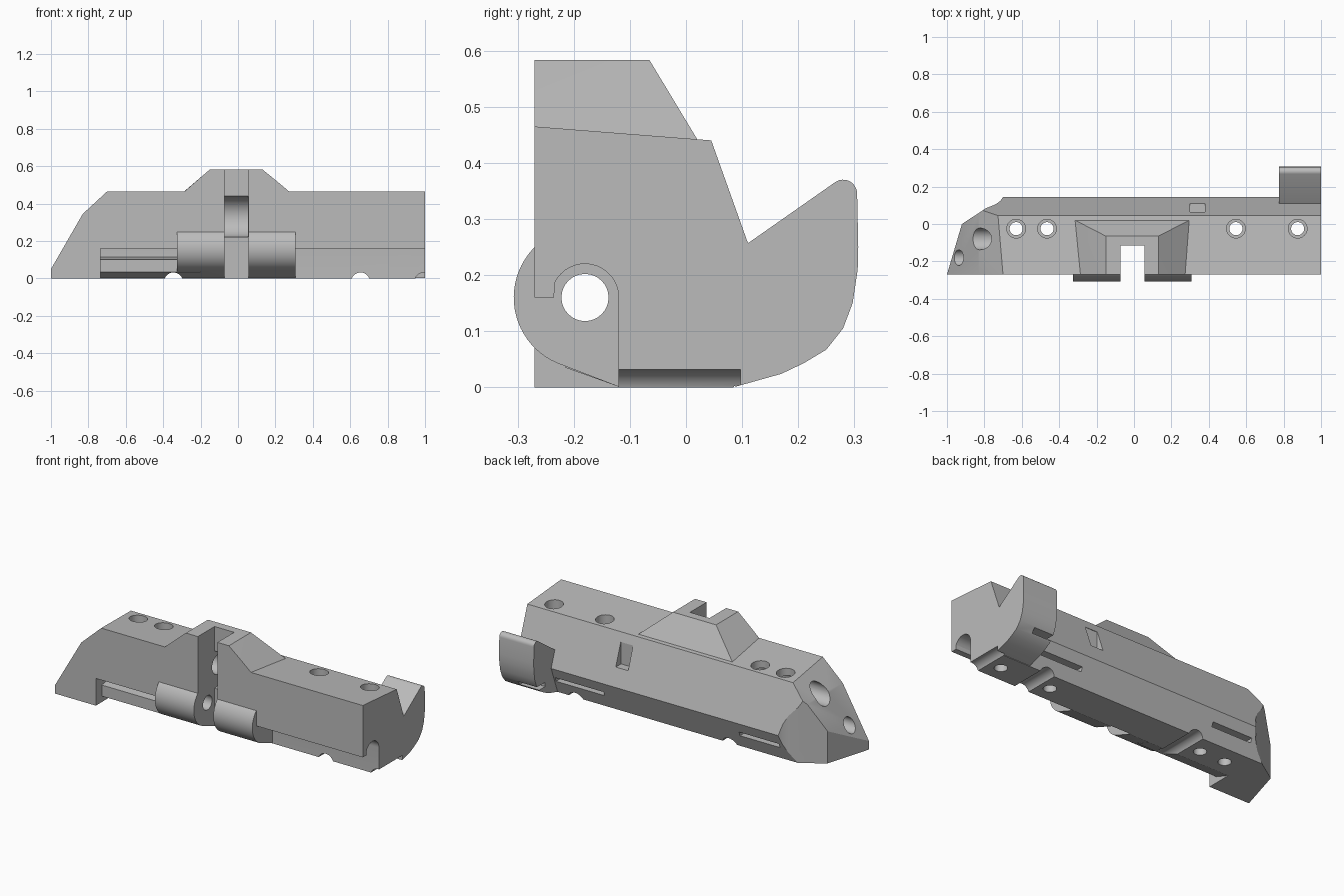
import bpy
import bmesh
from math import cos, sin, radians
from mathutils import Vector

cube = bpy.data.objects.get("Cube")
if cube:
    bpy.data.objects.remove(cube, do_unlink=True)

grey = bpy.data.materials.new("plain grey")
grey.use_nodes = True
grey.diffuse_color = (0.5, 0.5, 0.5, 1)
grey.node_tree.nodes["Principled BSDF"].inputs["Base Color"].default_value = (0.5, 0.5, 0.5, 1)

# Maps (u, v, depth) to a point for each extrusion axis
AXES = {
    "x": lambda u, v, d: (d, u, v),
    "y": lambda u, v, d: (u, d, v),
    "z": lambda u, v, d: (u, v, d),
}


def add_mesh(name, bm):
    bmesh.ops.recalc_face_normals(bm, faces=bm.faces)
    mesh = bpy.data.meshes.new(name)
    bm.to_mesh(mesh)
    bm.free()
    mesh.materials.append(grey)
    obj = bpy.data.objects.new(name, mesh)
    bpy.context.collection.objects.link(obj)
    return obj


def prism(name, axis, outline, start, end):
    bm = bmesh.new()
    place = AXES[axis]
    base = bm.faces.new([bm.verts.new(place(u, v, start)) for u, v in outline])
    moved = bmesh.ops.extrude_face_region(bm, geom=[base])["geom"]
    offset = Vector(place(0, 0, end - start))
    bmesh.ops.translate(bm, vec=offset, verts=[g for g in moved if isinstance(g, bmesh.types.BMVert)])
    return add_mesh(name, bm)


def arc(u, v, r, first=0, last=360, steps=32):
    full = last - first == 360
    count = steps if full else steps + 1
    angles = [radians(first + (last - first) * i / steps) for i in range(count)]
    return [(u + r * cos(a), v + r * sin(a)) for a in angles]


def box(name, x, y, z):
    return prism(name, "z", [(x[0], y[0]), (x[1], y[0]), (x[1], y[1]), (x[0], y[1])], *z)


def combine(target, tool, operation="DIFFERENCE"):
    tool.hide_render = True
    mod = target.modifiers.new("join", "BOOLEAN")
    mod.operation = operation
    mod.solver = "EXACT"
    mod.object = tool
    bpy.context.view_layer.objects.active = target
    bpy.ops.object.modifier_apply(modifier=mod.name)
    bpy.data.objects.remove(tool, do_unlink=True)


# Main bar
bar = prism("hinge_body", "x", [(-0.35, 0), (0.085, 0), (0.145, 0.16), (0.045, 0.44), (-0.35, 0.471)], -1.1, 1.1)

# Raised centre housing
bm = bmesh.new()
for x, y, z in [(-0.285, -0.38, 0.465), (0.275, -0.38, 0.465), (-0.315, 0.02, 0.442), (0.295, 0.02, 0.442),
                (-0.15, -0.38, 0.583), (0.13, -0.38, 0.583), (-0.15, -0.065, 0.583), (0.13, -0.065, 0.583)]:
    bm.verts.new((x, y, z))
    if z < 0.5:
        bm.verts.new((x, y, 0.35))
bmesh.ops.convex_hull(bm, input=bm.verts)
combine(bar, add_mesh("centre_housing", bm), "UNION")

# Rear hook
hook = [(0.05, 0.05), (0.088, 0.001), (0.17, 0.024), (0.21, 0.043), (0.25, 0.067), (0.28, 0.105), (0.297, 0.15),
        (0.306, 0.21), (0.307, 0.25), (0.305, 0.345)]
hook += arc(0.28, 0.345, 0.025, 15, 120, 8) + [(0.108, 0.255), (0.05, 0.28)]
combine(bar, prism("hook", "x", hook, 0.775, 1.15), "UNION")

# Sloped and tapered right end
side = [(-1.0, -0.1), (1.2, -0.1), (1.2, 0.8), (-0.7, 0.8), (-0.7, 0.465), (-0.83, 0.345), (-1.0, 0.05)]
combine(bar, prism("end_slope", "y", side, -0.6, 0.6), "INTERSECT")
plan = [(-1.0, -0.27), (1.0, -0.27), (1.0, 0.5), (-0.7, 0.5), (-0.7, 0.145), (-0.715, 0.123), (-0.74, 0.105),
        (-0.79, 0.085), (-0.92, 0.0)]
combine(bar, prism("end_taper", "z", plan, -0.2, 0.9), "INTERSECT")

# Pin channel along the front
channel = [(-0.4, -0.05), (-0.12, -0.05)] + arc(-0.18, 0.16, 0.06, 0, 155, 16) + [(-0.235, 0.16), (-0.4, 0.16)]
combine(bar, prism("pin_channel", "x", channel, -0.735, 1.2))

# Recessed lip in the right-hand channel
lip = [(-0.1, 0.001), (-0.12, 0.001), (-0.215, 0.035), (-0.215, 0.1), (-0.1, 0.118)]
combine(bar, prism("channel_lip", "x", lip, -0.75, -0.2), "UNION")

# Hinge barrel
barrel = arc(-0.18, 0.16, 0.127, 60, 247, 36) + [(-0.12, 0.001), (-0.1, 0.001), (-0.1, 0.26)]
combine(bar, prism("hinge_barrel", "x", barrel, -0.325, 0.308), "UNION")

# Centre slot with its rounded pocket
combine(bar, box("centre_slot", (-0.072, 0.055), (-0.5, -0.115), (-0.1, 0.8)))
combine(bar, prism("slot_pocket", "x", arc(-0.12, 0.33, 0.11), -0.0715, 0.0545))

# Long bores
combine(bar, prism("pin_bore", "x", arc(-0.18, 0.16, 0.042), -1.2, 1.2))
combine(bar, prism("upper_bore", "x", arc(-0.08, 0.35, 0.058), -1.2, 0.0))

# Stepped bolt holes
for x in (-0.63, -0.465, 0.545, 0.875):
    combine(bar, prism("bolt_hole", "z", arc(x, -0.025, 0.035), -0.2, 0.8))
    combine(bar, prism("bolt_recess", "z", arc(x, -0.025, 0.05), 0.12, 0.8))

# Half-round grooves underneath
for x in (-0.345, 0.655, 0.995):
    combine(bar, prism("under_groove", "y", arc(x, -0.018, 0.05), -0.5, 0.097))

# Rear window and narrow slits
combine(bar, box("rear_window", (0.3, 0.38), (0.06, 0.2), (0.26, 0.39)))
for x in ((-0.69, -0.43), (0.45, 0.765)):
    combine(bar, box("rear_slit", x, (0.06, 0.3), (0.075, 0.1)))
combine(bar, box("hook_slit", (0.7, 0.9), (0.2, 0.5), (0.075, 0.1)))

# Smooth the round surfaces, keep the edges crisp
bpy.ops.object.select_all(action="DESELECT")
bar.select_set(True)
bpy.context.view_layer.objects.active = bar
bpy.ops.object.shade_smooth_by_angle(angle=radians(25))
